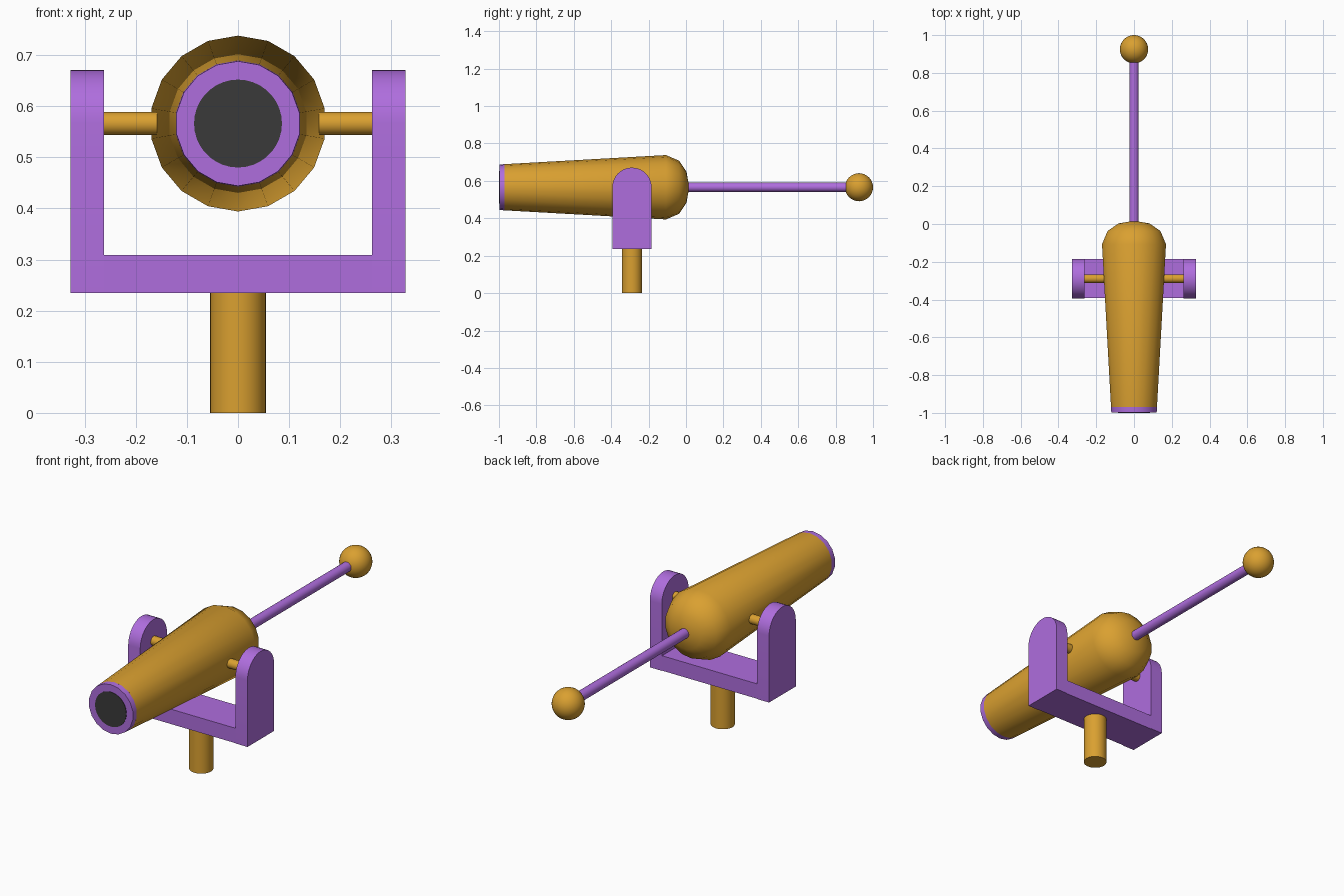
import bpy, bmesh, math
from mathutils import Matrix

if "Cube" in bpy.data.objects:
    bpy.data.objects.remove(bpy.data.objects["Cube"])

AXIS_Z, PIVOT_Y = 0.566, -0.289


def material(name, rgb):
    m = bpy.data.materials.new(name)
    m.diffuse_color = (*rgb, 1)
    m.use_nodes = True
    m.node_tree.nodes["Principled BSDF"].inputs["Base Color"].default_value = m.diffuse_color
    return m


gold = material("gold", (0.70, 0.352, 0.03))
purple = material("purple", (0.43, 0.155, 0.73))
dark = material("dark bore", (0.042, 0.042, 0.042))


def finish(name, bm, mat, smooth=35):
    bmesh.ops.recalc_face_normals(bm, faces=bm.faces)
    me = bpy.data.meshes.new(name)
    bm.to_mesh(me)
    bm.free()
    ob = bpy.data.objects.new(name, me)
    bpy.context.collection.objects.link(ob)
    me.materials.append(mat)
    if smooth:
        bpy.ops.object.select_all(action='DESELECT')
        ob.select_set(True)
        bpy.context.view_layer.objects.active = ob
        bpy.ops.object.shade_smooth_by_angle(angle=math.radians(smooth))
    return ob


def lathe_y(name, profile, mat, sides=18, smooth=40):
    """Revolve (y, radius) points round the barrel axis."""
    bm = bmesh.new()
    rings = []
    for y, r in profile:
        if r == 0:
            rings.append([bm.verts.new((0, y, AXIS_Z))] * sides)
        else:
            angles = [2 * math.pi * i / sides for i in range(sides)]
            rings.append([bm.verts.new((r * math.sin(a), y, AXIS_Z + r * math.cos(a)))
                          for a in angles])
    for a, b in zip(rings, rings[1:]):
        for i in range(sides):
            j = (i + 1) % sides
            bm.faces.new(list(dict.fromkeys((a[i], a[j], b[j], b[i]))))
    return finish(name, bm, mat, smooth)


def cylinder(name, r, length, loc, axis, mat, sides=32):
    rot = {'X': Matrix.Rotation(math.pi / 2, 4, 'Y'),
           'Y': Matrix.Rotation(math.pi / 2, 4, 'X'), 'Z': Matrix()}[axis]
    bm = bmesh.new()
    bmesh.ops.create_cone(bm, cap_ends=True, segments=sides, radius1=r, radius2=r,
                          depth=length, matrix=Matrix.Translation(loc) @ rot)
    return finish(name, bm, mat)


# Barrel: tapered body with a rounded breech, and a coloured muzzle ring
lathe_y("barrel", [(-0.97, 0), (-0.97, 0.1235), (-0.107, 0.172), (-0.037, 0.142),
                   (0.003, 0.083), (0.017, 0)], gold, smooth=50)
lathe_y("muzzle_ring", [(-0.969, 0), (-0.969, 0.1235), (-0.998, 0.122), (-0.998, 0)], purple)
cylinder("bore", 0.086, 0.006, (0, -0.997, AXIS_Z), 'Y', dark, 36)

# Aiming handle with ball end
cylinder("handle_rod", 0.0245, 0.89, (0, 0.435, AXIS_Z), 'Y', purple, 24)
bm = bmesh.new()
bmesh.ops.create_uvsphere(bm, u_segments=32, v_segments=16, radius=0.075,
                          matrix=Matrix.Translation((0, 0.925, AXIS_Z)))
finish("handle_ball", bm, gold)

# Yoke arms with round tops, and the pivot pins
ARM_R, ARM_IN, ARM_OUT, BASE = 0.105, 0.262, 0.328, 0.235
for side, label in ((-1, "left"), (1, "right")):
    bm = bmesh.new()
    outline = [(-ARM_R, BASE), (ARM_R, BASE)]
    outline += [(ARM_R * math.cos(math.pi * i / 20), AXIS_Z + ARM_R * math.sin(math.pi * i / 20))
                for i in range(21)]
    face = bm.faces.new([bm.verts.new((side * ARM_IN, PIVOT_Y + y, z)) for y, z in outline])
    ext = bmesh.ops.extrude_face_region(bm, geom=[face], use_keep_orig=True)
    moved = [v for v in ext["geom"] if isinstance(v, bmesh.types.BMVert)]
    bmesh.ops.translate(bm, verts=moved, vec=(side * (ARM_OUT - ARM_IN), 0, 0))
    finish("yoke_arm_" + label, bm, purple)
    cylinder("pivot_pin_" + label, 0.0228, 0.15, (side * 0.192, PIVOT_Y, AXIS_Z), 'X', gold, 24)

# Yoke crossbar
bm = bmesh.new()
bmesh.ops.create_cube(bm, size=1, matrix=Matrix.Translation((0, PIVOT_Y, BASE + 0.037))
                      @ Matrix.Diagonal((2 * ARM_IN, 0.205, 0.074, 1)))
finish("yoke_crossbar", bm, purple, smooth=0)

# Mounting post
cylinder("mounting_post", 0.0545, 0.24, (0, PIVOT_Y, 0.12), 'Z', gold)
